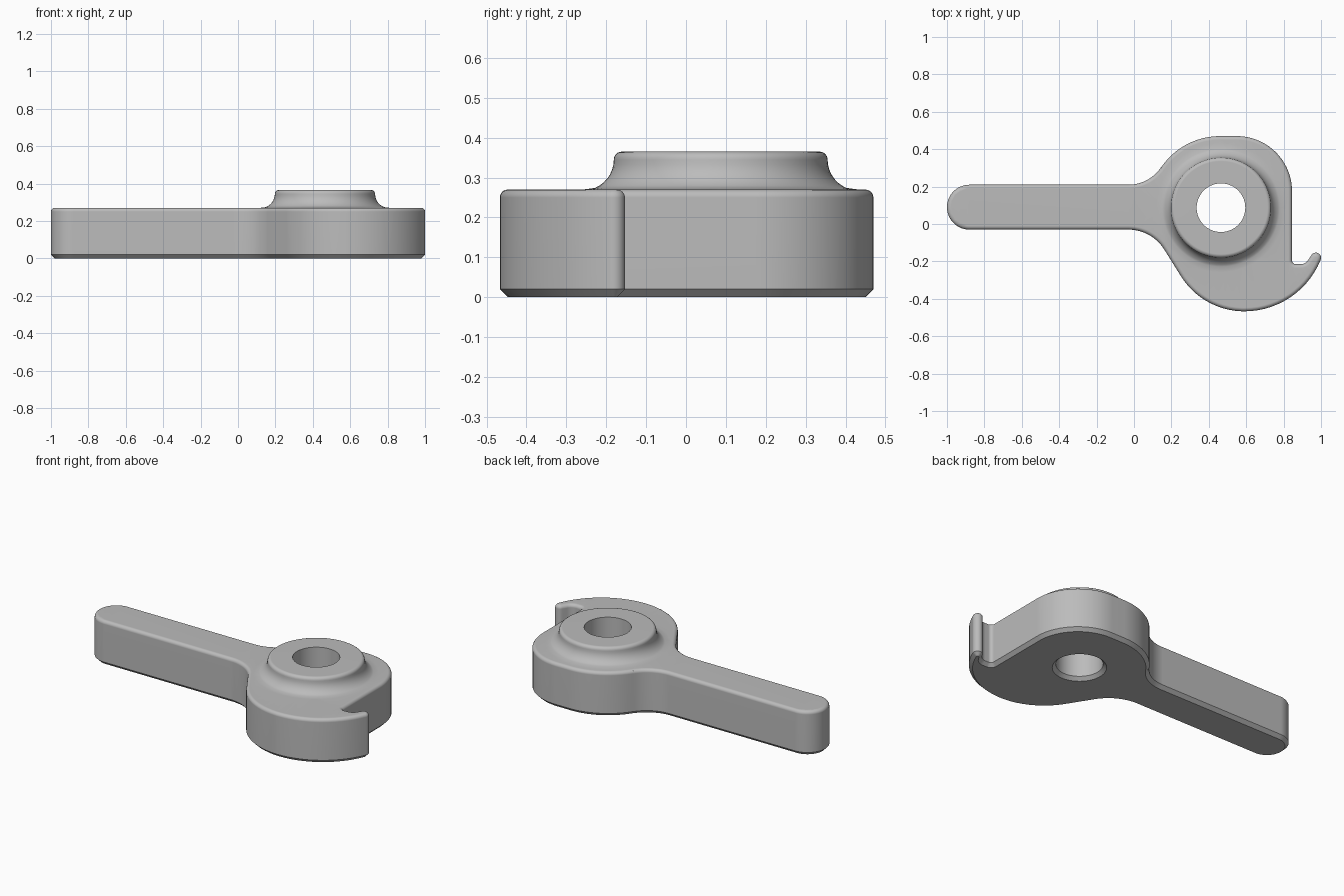
import bpy, bmesh
from math import sin, cos, radians, ceil
from mathutils import Vector

cube = bpy.data.objects.get("Cube")
if cube:
    bpy.data.objects.remove(cube, do_unlink=True)

HEIGHT, EDGE = 0.27, 0.02
AXIS = Vector((0.465, 0.087))


def arc(cx, cy, r, start, end, step=5):
    n = max(4, ceil(abs(end - start) / step))
    angles = [radians(start + (end - start) * i / n) for i in range(n + 1)]
    return [Vector((cx + r * cos(a), cy + r * sin(a))) for a in angles]


def inset(points, distance):
    """Move a counter-clockwise outline inwards along its corner normals."""
    result = []
    for i, p in enumerate(points):
        a = (p - points[i - 1]).normalized()
        b = (points[(i + 1) % len(points)] - p).normalized()
        na, nb = Vector((-a.y, a.x)), Vector((-b.y, b.x))
        result.append(p + (na + nb) * distance / (1 + na.dot(nb)))
    return result


def ring(points, z):
    verts = [bm.verts.new((p.x, p.y, z)) for p in points]
    for i, v in enumerate(verts):
        bm.edges.new((verts[i - 1], v))
    return verts


def skin(rings):
    for low, high in zip(rings, rings[1:]):
        for i in range(len(low)):
            bm.faces.new((low[i - 1], low[i], high[i], high[i - 1]))


def cap(outer, inner, normal):
    edges = [bm.edges.get((r[i - 1], r[i])) for r in (outer, inner) for i in range(len(r))]
    bmesh.ops.triangle_fill(bm, use_beauty=True, edges=edges, normal=normal)


def circle(r):
    return arc(AXIS.x, AXIS.y, r, 0, 360)[:-1]


# Outline: handle underside, cam belly, hooked tip, notch, back of hub, handle end
outline = (
    arc(-0.03, -0.256, 0.226, 90, 34)
    + arc(0.59, -0.067, 0.40, 214, 268)
    + arc(0.59, -0.027, 0.44, 270, 338)
    + arc(0.972, -0.181, 0.028, -10, 155, 15)
    + arc(0.89, -0.165, 0.05, -25, -90, 10)
    + arc(0.865, -0.195, 0.02, -90, -180, 15)
    + arc(0.55, 0.175, 0.295, 0, 90)
    + arc(0.46, 0.09, 0.38, 90, 146)
    + arc(-0.03, 0.42, 0.21, -34, -90)
    + arc(-0.88, 0.09, 0.12, 90, 270)
)

bm = bmesh.new()

# Body walls: chamfered below, rounded above
levels = [(EDGE, 0), (0, EDGE)]
for a in (0, 22.5, 45, 67.5, 90):
    levels.append((EDGE * (1 - cos(radians(a))), HEIGHT - EDGE * (1 - sin(radians(a)))))
walls = [ring(inset(outline, d), z) for d, z in levels]
skin(walls)

# Boss with a concave foot and rounded rim, then the bore through to the underside
profile = arc(0.345, 0.345, 0.077, 257, 180, 10)
profile[0] = Vector((0.345, HEIGHT))
profile += arc(0.248, 0.345, 0.02, 0, 90, 15)
profile += [Vector((0.13, 0.365)), Vector((0.13, 0.02)), Vector((0.15, 0))]
hub = [ring(circle(p.x), p.y) for p in profile]
skin(hub)

# Flat top and underside
cap(walls[-1], hub[0], (0, 0, 1))
cap(walls[0], hub[-1], (0, 0, -1))
bmesh.ops.recalc_face_normals(bm, faces=bm.faces)

mesh = bpy.data.meshes.new("cam_lever")
bm.to_mesh(mesh)
bm.free()
lever = bpy.data.objects.new("cam_lever", mesh)
bpy.context.collection.objects.link(lever)

grey = bpy.data.materials.new("plain_grey")
grey.use_nodes = True
colour = (0.5, 0.5, 0.5, 1)
grey.diffuse_color = colour
grey.node_tree.nodes["Principled BSDF"].inputs["Base Color"].default_value = colour
mesh.materials.append(grey)

# Smooth curves, crisp chamfers, flat caps
bpy.ops.object.select_all(action="DESELECT")
lever.select_set(True)
bpy.context.view_layer.objects.active = lever
bpy.ops.object.shade_smooth_by_angle(angle=radians(30))
normals = lever.modifiers.new("flat_caps", "WEIGHTED_NORMAL")
normals.keep_sharp = True
